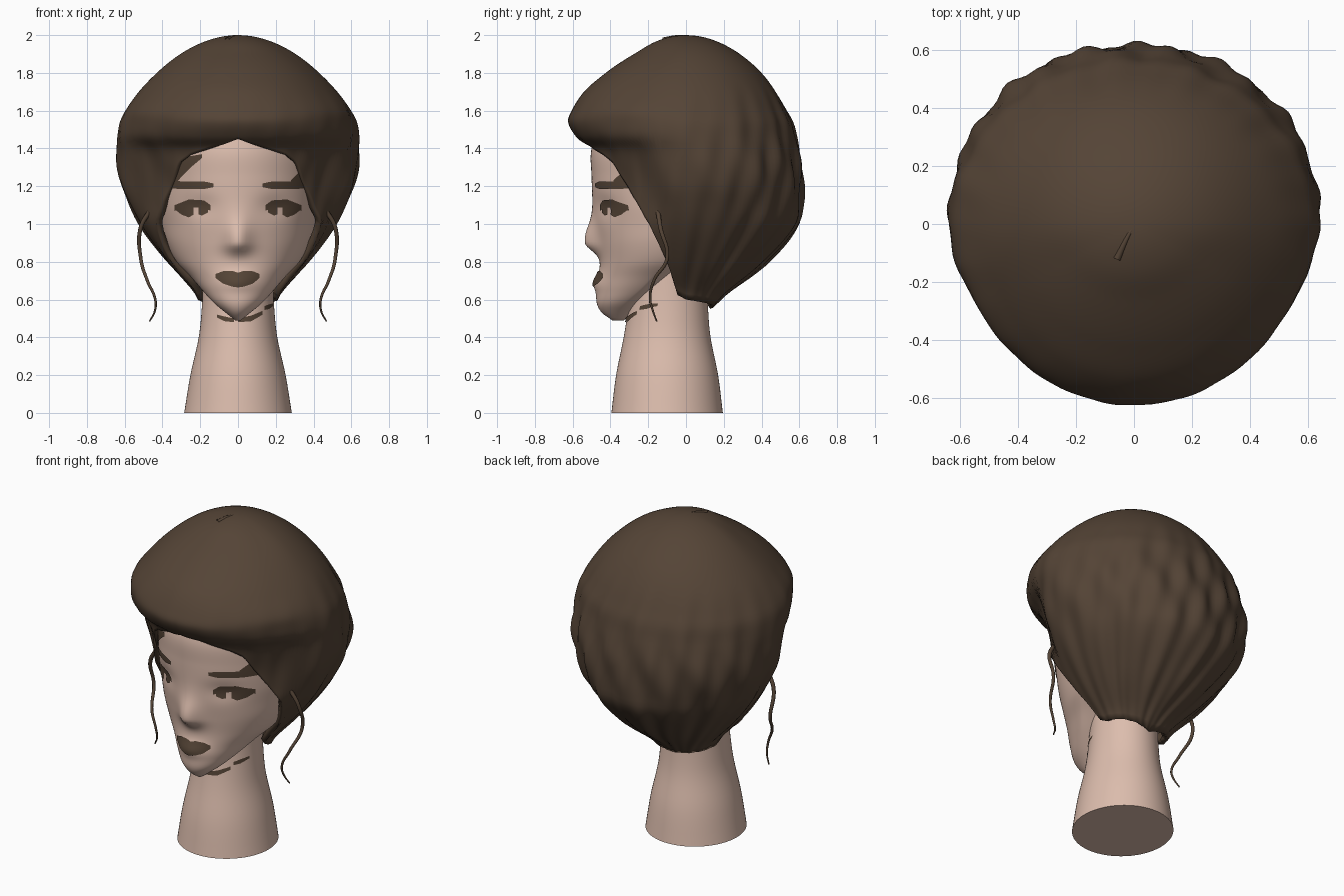
import bpy, bmesh, math
from math import sin, cos, pi, radians, exp, sqrt

if "Cube" in bpy.data.objects:
    bpy.data.objects.remove(bpy.data.objects["Cube"])


def material(name, rgb):
    m = bpy.data.materials.new(name)
    m.use_nodes = True
    m.diffuse_color = (*rgb, 1)
    m.node_tree.nodes["Principled BSDF"].inputs["Base Color"].default_value = (*rgb, 1)
    return m


SKIN = material("warm skin", (0.72, 0.51, 0.42))
HAIR = material("dark brown", (0.09, 0.058, 0.037))


def sample(table, t):
    """Smooth interpolation of rows (key, values...) at key t."""
    n = len(table)
    t = min(max(t, table[0][0]), table[-1][0])
    i = max(k for k in range(n - 1) if table[k][0] <= t)
    a, b = table[i], table[i + 1]
    p, q = table[max(i - 1, 0)], table[min(i + 2, n - 1)]
    h = b[0] - a[0]
    u = (t - a[0]) / h
    out = []
    for k in range(1, len(a)):
        ma = (b[k] - p[k]) / (b[0] - p[0]) * h
        mb = (q[k] - a[k]) / (q[0] - a[0]) * h
        out.append((2*u**3 - 3*u*u + 1) * a[k] + (u**3 - 2*u*u + u) * ma
                   + (3*u*u - 2*u**3) * b[k] + (u**3 - u*u) * mb)
    return out


def linear(table, t):
    for a, b in zip(table, table[1:]):
        if t <= b[0]:
            u = max(0, (t - a[0]) / (b[0] - a[0]))
            return [p + (q - p) * u for p, q in zip(a[1:], b[1:])]
    return list(table[-1][1:])


def grid(name, rows, mat, closed=True, caps=False):
    """Skin a list of equally long point rows."""
    bm = bmesh.new()
    vs = [[bm.verts.new(p) for p in row] for row in rows]
    n = len(rows[0])
    for a, b in zip(vs, vs[1:]):
        for i in range(n if closed else n - 1):
            j = (i + 1) % n
            bm.faces.new((a[i], a[j], b[j], b[i]))
    if caps:
        bm.faces.new(vs[0])
        bm.faces.new(vs[-1])
    bmesh.ops.remove_doubles(bm, verts=bm.verts, dist=1e-5)
    if closed:
        bmesh.ops.recalc_face_normals(bm, faces=bm.faces)
    me = bpy.data.meshes.new(name)
    bm.to_mesh(me)
    bm.free()
    ob = bpy.data.objects.new(name, me)
    bpy.context.collection.objects.link(ob)
    me.materials.append(mat)
    bpy.ops.object.select_all(action='DESELECT')
    ob.select_set(True)
    bpy.context.view_layer.objects.active = ob
    bpy.ops.object.shade_smooth_by_angle(angle=radians(50))
    return ob


# Neck: flared elliptical column (height, half width, centre y, half depth)
NECK = [(0, .285, -.1, .295), (.2, .252, -.1, .27), (.4, .208, -.1, .23),
        (.55, .192, -.095, .212), (.7, .185, -.09, .205), (.9, .18, -.09, .2)]


def neck_y(x, z):
    rx, cy, ry = sample(NECK, z)
    return cy - ry * sqrt(max(0, 1 - (x / rx) ** 2))


def ring(z, n=64):
    rx, cy, ry = sample(NECK, z)
    return [(rx * cos(2*pi*i/n), cy + ry * sin(2*pi*i/n), z) for i in range(n)]


grid("neck", [ring(.9 * k / 24) for k in range(25)], SKIN, caps=True)

# Head: (height, half width, front y, centre y, back y)
HEAD = [(.49, .015, -.39, -.36, -.33), (.53, .065, -.445, -.36, -.28),
        (.58, .125, -.472, -.33, -.22), (.65, .19, -.472, -.25, -.15),
        (.72, .25, -.462, -.18, -.08), (.8, .325, -.455, -.1, 0),
        (.9, .378, -.465, -.05, .15), (1, .41, -.48, 0, .3),
        (1.1, .425, -.492, 0, .35), (1.25, .43, -.5, 0, .4),
        (1.4, .42, -.5, 0, .4), (1.55, .36, -.44, 0, .35), (1.7, .2, -.25, 0, .2)]


def bump(x, z, cx, cz, sx, sz):
    return exp(-((x - cx) / sx) ** 2 - ((z - cz) / sz) ** 2)


def relief(x, z):
    nose = .07 * bump(x, z, 0, .9, .07, .12 if z > .9 else .055)
    lips = .022 * bump(x, z, 0, .69, .09, .045)
    sockets = .018 * bump(abs(x), z, .2, 1.09, .09, .06)
    return nose + lips - sockets


def face_y(x, z):
    w, f, c, b = sample(HEAD, z)
    return c - (c - f) * sqrt(max(0, 1 - (x / w) ** 2)) - relief(x, z)


def head_ring(z, n=112):
    w, f, c, b = sample(HEAD, z)
    pts = []
    for i in range(n):
        a = 2 * pi * i / n
        x = w * sin(a)
        pts.append((x, face_y(x, z) if cos(a) > 0 else c - (b - c) * cos(a), z))
    return pts


grid("head", [head_ring(.49 + 1.21 * k / 90) for k in range(91)], SKIN, caps=True)


# Painted markings: thin patches given by (x, top, bottom) columns
def patch(name, cols, surface=face_y, nx=24, nz=5):
    rows = []
    for r in range(nz + 1):
        row = []
        for i in range(nx + 1):
            x = cols[0][0] + (cols[-1][0] - cols[0][0]) * i / nx
            top, low = linear(cols, x)
            z = low + (top - low) * r / nz
            row.append((x, surface(x, z) - .006, z))
        rows.append(row)
    grid(name, rows, HAIR, closed=False)


for side, s in (("right", -1), ("left", 1)):
    def sided(cols):
        return sorted((s * x, t, b) for x, t, b in cols)
    patch(side + "_brow", sided([(.13, 1.215, 1.195), (.18, 1.225, 1.185),
                                 (.3, 1.225, 1.185), (.38, 1.24, 1.19)]))
    patch(side + "_upper_lid", sided([(.145, 1.1, 1.07), (.18, 1.125, 1.085),
                                      (.26, 1.13, 1.09), (.335, 1.1, 1.07)]))
    patch(side + "_iris", sided([(.235, 1.1, 1.05), (.26, 1.1, 1.035),
                                 (.3, 1.1, 1.05), (.325, 1.09, 1.07)]))
    patch(side + "_inner_eye", sided([(.16, 1.09, 1.06), (.19, 1.1, 1.045), (.208, 1.1, 1.05)]))

patch("right_brow_flare", [(-.375, 1.24, 1.19), (-.34, 1.31, 1.2), (-.3, 1.345, 1.25),
                           (-.25, 1.36, 1.3), (-.19, 1.37, 1.35)])
patch("left_brow_flare", [(.28, 1.23, 1.2), (.32, 1.27, 1.2), (.39, 1.32, 1.2)])
patch("lips", [(-.12, .735, .715), (-.08, .75, .685), (-.03, .752, .668), (0, .742, .664),
               (.03, .752, .668), (.08, .75, .685), (.115, .735, .715)])
patch("chin_shadow_right", [(-.11, .52, .505), (-.07, .51, .485), (-.02, .5, .48)], neck_y)
patch("chin_shadow_left", [(.0, .5, .48), (.07, .515, .485), (.13, .54, .52)], neck_y)
patch("jaw_shadow_left", [(.14, .565, .545), (.165, .575, .55), (.185, .58, .565)], neck_y)

# Hair: radii by height at the front, the temple, the side and the back
RADII = [(.54, .15, .18, .19, .115), (.65, .2, .22, .24, .245), (.8, .4, .37, .37, .43),
         (1, .47, .47, .515, .595), (1.1, .47, .475, .57, .615), (1.2, .475, .485, .615, .62),
         (1.3, .49, .51, .635, .615), (1.4, .51, .55, .638, .595), (1.46, .58, .6, .638, .58),
         (1.54, .624, .61, .625, .56), (1.6, .605, .6, .595, .53), (1.7, .54, .52, .525, .475),
         (1.8, .425, .42, .43, .4), (1.9, .275, .285, .305, .285),
         (1.97, .15, .155, .165, .155), (2, 0, 0, 0, 0)]
SQUARED = [(r[0], *[v * v for v in r[1:]]) for r in RADII]
# Lower edge of the hair by angle from the front
EDGE = [(0, 1.45), (7, 1.425), (20, 1.39), (30, 1.365), (39, 1.32), (46, 1.23), (56, 1.12),
        (66, 1), (74, .8), (78, .625), (90, .6), (180, .55)]


def hair_point(deg, t):
    a = abs(deg)
    z = 2 - (2 - linear(EDGE, a)[0]) * (1 - cos(t * pi / 2)) ** .85
    r0, r60, r90, r180 = [sqrt(max(v, 0)) for v in sample(SQUARED, z)]
    r = sample([(-60, r60), (0, r0), (60, r60), (90, r90), (180, r180), (270, r90)], a)[0]
    th = radians(deg)
    # Wavy locks, stronger at the back and fading towards the crown and nape
    fade = min(1, max(0, (1.75 - z) / .4)) * min(1, max(0, (z - .5) / .3))
    back = .25 + .75 * min(1, max(0, (a - 70) / 60))
    r += fade * back * (.009 * sin(15 * th + 3 * sin(5 * z)) + .007 * sin(26 * th - 9 * z)
                        + .004 * sin(9 * z + 4 * th))
    return (r * sin(th), -r * cos(th), z)


COLS, ROWS = 180, 60
hair = grid("hair", [[hair_point(-180 + 360 * i / COLS, k / ROWS) for i in range(COLS)]
                     for k in range(ROWS + 1)], HAIR)
shell = hair.modifiers.new("thickness", 'SOLIDIFY')
shell.thickness = .035
shell.offset = -1


# Loose strands: tapered round curves
def strand(name, pts, radius):
    cu = bpy.data.curves.new(name, 'CURVE')
    cu.dimensions = '3D'
    cu.bevel_depth = radius
    cu.bevel_resolution = 2
    sp = cu.splines.new('BEZIER')
    sp.bezier_points.add(len(pts) - 1)
    for k, (bp, p) in enumerate(zip(sp.bezier_points, pts)):
        bp.co = p
        bp.handle_left_type = bp.handle_right_type = 'AUTO'
        bp.radius = 1 - .7 * k / (len(pts) - 1)
    cu.materials.append(HAIR)
    bpy.context.collection.objects.link(bpy.data.objects.new(name, cu))


for side, s in (("right", -1), ("left", 1)):
    strand(side + "_tendril", [(s * x, y, z) for x, y, z in
           [(.46, -.15, 1.08), (.515, -.135, .98), (.515, -.1, .82), (.48, -.17, .7),
            (.438, -.19, .6), (.44, -.175, .54), (.468, -.155, .485)]], .013)
strand("crown_lock", [(-.058, -.12, 1.975), (-.02, -.04, 1.992), (.02, .03, 1.988)], .013)
